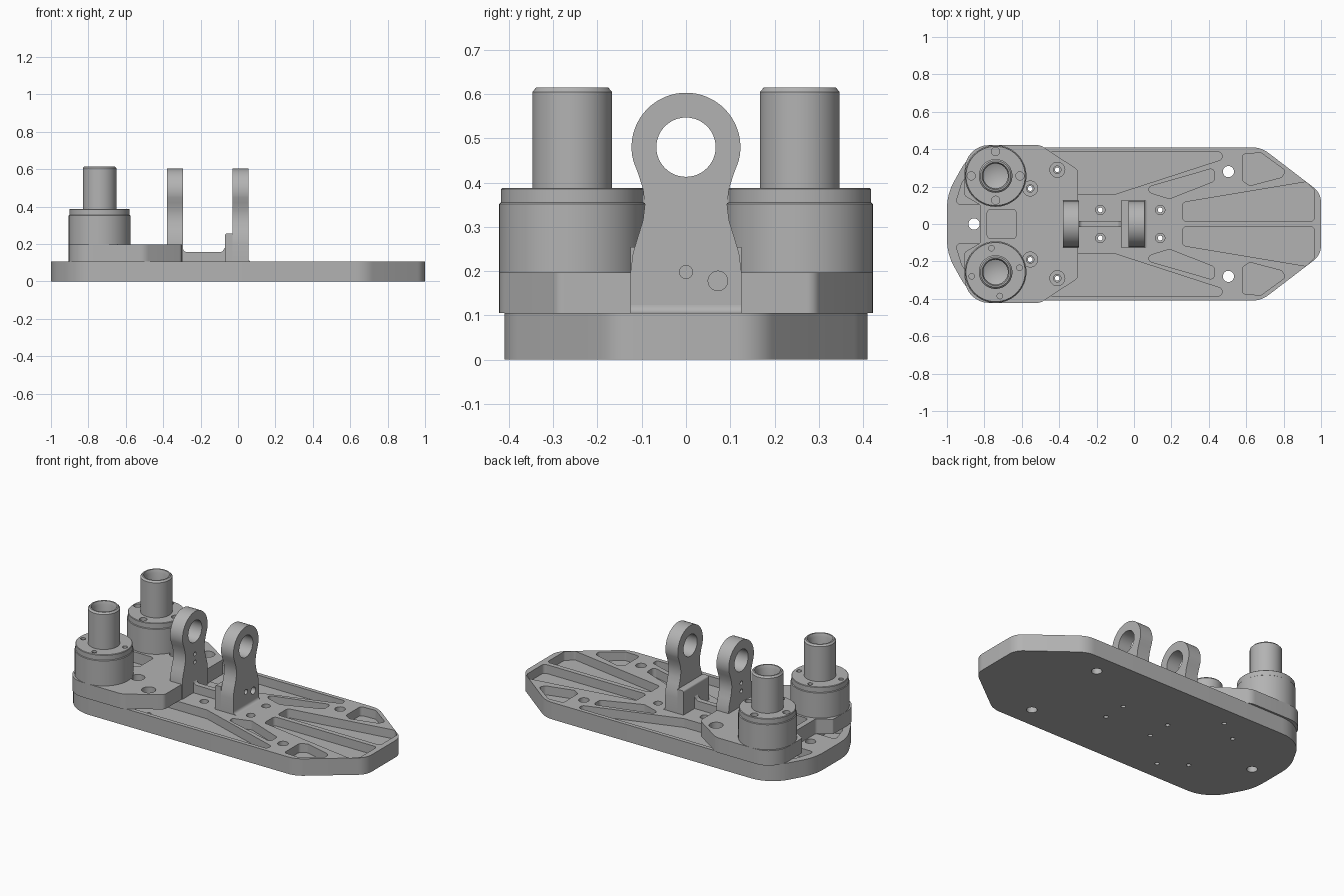
import bpy, bmesh, math
from mathutils import Vector, Matrix

if "Cube" in bpy.data.objects:
    bpy.data.objects.remove(bpy.data.objects["Cube"], do_unlink=True)

metal = bpy.data.materials.new("machined_grey")
GREY = (0.45, 0.45, 0.45, 1)
metal.diffuse_color = GREY
metal.use_nodes = True
metal.node_tree.nodes["Principled BSDF"].inputs["Base Color"].default_value = GREY

ALONG_X = Matrix(((0, 0, 1, 0), (1, 0, 0, 0), (0, 1, 0, 0), (0, 0, 0, 1)))
ALONG_Y = Matrix(((1, 0, 0, 0), (0, 0, 1, 0), (0, 1, 0, 0), (0, 0, 0, 1)))


def rounded(corners, default=0.02, steps=8):
    """Outline with rounded corners; each corner is (x, y) or (x, y, radius)."""
    out = []
    for i, c in enumerate(corners):
        p = Vector(c[:2])
        r = c[2] if len(c) > 2 else default
        a = Vector(corners[i - 1][:2]) - p
        b = Vector(corners[(i + 1) % len(corners)][:2]) - p
        half = a.angle(b) / 2
        t = min(r / math.tan(half), 0.48 * a.length, 0.48 * b.length)
        if t < 1e-4:
            out.append(p)
            continue
        r = t * math.tan(half)
        center = p + (a.normalized() + b.normalized()).normalized() * r / math.sin(half)
        s = p + a.normalized() * t - center
        e = p + b.normalized() * t - center
        sweep = s.angle_signed(e)
        for k in range(steps + 1):
            ang = -sweep * k / steps
            out.append(center + Matrix.Rotation(ang, 2) @ s)
    return out


def circle(x, y, r, n=32):
    return [Vector((x + r * math.cos(k * math.tau / n), y + r * math.sin(k * math.tau / n)))
            for k in range(n)]


def finish(bm, name):
    bmesh.ops.recalc_face_normals(bm, faces=bm.faces)
    mesh = bpy.data.meshes.new(name)
    bm.to_mesh(mesh)
    bm.free()
    mesh.materials.append(metal)
    obj = bpy.data.objects.new(name, mesh)
    bpy.context.collection.objects.link(obj)
    return obj


def prism(name, outline, low, high, axes=Matrix.Identity(4)):
    bm = bmesh.new()
    face = bm.faces.new([bm.verts.new((p[0], p[1], low)) for p in outline])
    top = bmesh.ops.extrude_face_region(bm, geom=[face])["geom"]
    bmesh.ops.translate(bm, vec=(0, 0, high - low),
                        verts=[v for v in top if isinstance(v, bmesh.types.BMVert)])
    bm.transform(axes)
    return finish(bm, name)


def lathe(name, profile, x, y, n=64):
    bm = bmesh.new()
    verts = [bm.verts.new((r, 0, z)) for r, z in profile]
    edges = [bm.edges.new(pair) for pair in zip(verts, verts[1:])]
    bmesh.ops.spin(bm, geom=verts + edges, cent=(0, 0, 0), axis=(0, 0, 1),
                   angle=math.tau, steps=n)
    bmesh.ops.remove_doubles(bm, verts=bm.verts, dist=1e-4)
    bmesh.ops.translate(bm, verts=bm.verts, vec=(x, y, 0))
    return finish(bm, name)


def activate(obj):
    bpy.ops.object.select_all(action="DESELECT")
    obj.select_set(True)
    bpy.context.view_layer.objects.active = obj


def cut(obj, outline, low, high, axes=Matrix.Identity(4)):
    cutter = prism("cutter", outline, low, high, axes)
    cutter.hide_render = True
    mod = obj.modifiers.new("cut", "BOOLEAN")
    mod.operation, mod.solver, mod.object = "DIFFERENCE", "EXACT", cutter
    activate(obj)
    bpy.ops.object.modifier_apply(modifier=mod.name)
    bpy.data.objects.remove(cutter, do_unlink=True)


def smooth(obj):
    activate(obj)
    bpy.ops.object.shade_smooth_by_angle(angle=math.radians(30))


def mirrored(half):
    """Complete an outline whose upper half runs from one end to the other."""
    return half + [(p[0], -p[1], *p[2:]) for p in reversed(half)]


def flip(points, side):
    return [(p[0], p[1] * side) for p in points]


BASE, DECK, FLOOR = 0.105, 0.197, 0.05

# Base plate with milled pockets
base = prism("base_plate", rounded(mirrored(
    [(-1, 0.16, 0.3), (-0.86, 0.41, 0.22), (0.68, 0.41, 0.15), (1, 0.165, 0.1)])), 0, BASE)
pockets = [
    [(0.26, 0.015), (0.965, 0.015), (0.965, 0.18), (0.92, 0.225), (0.26, 0.115)],
    [(0.58, 0.375), (0.68, 0.38), (0.81, 0.285), (0.79, 0.25), (0.62, 0.205), (0.58, 0.23)],
    [(0.03, 0.185), (0.43, 0.3), (0.43, 0.23), (0.19, 0.135)],
    [(-0.5, 0.385), (0.47, 0.385), (0.47, 0.345), (-0.1, 0.16), (-0.5, 0.16)],
    [(-0.955, 0.105), (-0.8, 0.105), (-0.8, 0.25), (-0.88, 0.28), (-0.92, 0.22)],
]
for side in (1, -1):
    for pocket in pockets:
        cut(base, flip(rounded(pocket), side), FLOOR, 0.2)
    cut(base, circle(0.505, 0.28 * side, 0.03), -0.1, 0.2)
    for x in (-0.18, 0.14):
        cut(base, circle(x, 0.075 * side, 0.025), 0.06, 0.2)
        cut(base, circle(x, 0.075 * side, 0.013), -0.1, 0.2)
    for x, y in ((-0.555, 0.19), (-0.41, 0.29)):
        cut(base, circle(x, y * side, 0.013), -0.1, 0.2)
cut(base, circle(-0.855, 0, 0.03), -0.1, 0.2)
smooth(base)

# Raised deck that carries the towers
deck = prism("tower_deck", rounded(mirrored(
    [(-0.82, 0.1, 0.02), (-0.905, 0.15, 0.01), (-0.905, 0.422, 0.165),
     (-0.5, 0.422, 0.08), (-0.3, 0.29, 0.03)])), BASE, DECK)
cut(deck, rounded([(-0.785, -0.078), (-0.785, 0.078), (-0.63, 0.078), (-0.63, -0.078)]),
    0.13, 0.3)
for side in (1, -1):
    for x, y in ((-0.555, 0.19), (-0.41, 0.29)):
        cut(deck, circle(x, y * side, 0.04), 0.14, 0.3)
        cut(deck, circle(x, y * side, 0.02), 0.05, 0.3)
smooth(deck)

# Towers: wide body, flanged cap and hollow post
TOWER = [(0, 0.15), (0.165, 0.15), (0.165, 0.352), (0.161, 0.355), (0.161, 0.385),
         (0.158, 0.388), (0.09, 0.388), (0.09, 0.605), (0.081, 0.615), (0.073, 0.615),
         (0.066, 0.595), (0.066, 0.48), (0, 0.45)]
for label, side, turn, radius in (("left", 1, 0, 0.022), ("right", -1, 10, 0.015)):
    cx, cy = -0.74, 0.257 * side
    tower = lathe(label + "_tower", TOWER, cx, cy)
    for k in range(4):
        a = math.radians(turn + 90 * k)
        cut(tower, circle(cx + 0.13 * math.cos(a), cy + 0.13 * math.sin(a), radius, 20),
            0.34, 0.45)
    smooth(tower)

# Upright bearing ears: waisted sides under a round eye
side_line = [(0.125, BASE), (0.125, 0.2), (0.12, 0.24), (0.108, 0.28), (0.097, 0.315),
             (0.093, 0.35), (0.097, 0.385), (0.108, 0.42)]
head = [(0.123 * math.cos(a), 0.48 + 0.123 * math.sin(a))
        for a in (math.radians(-15 + 210 * k / 36) for k in range(37))]
ear_outline = side_line + head + [(-y, z) for y, z in reversed(side_line)]


def ear(name, low, high):
    obj = prism(name, ear_outline, low, high, ALONG_X)
    cut(obj, circle(0, 0.48, 0.067, 48), low - 0.1, high + 0.1, ALONG_X)
    return obj


rear_ear = ear("deck_ear", -0.38, -0.295)
for z in (0.29, 0.34):
    cut(rear_ear, circle(0, z, 0.012, 16), -0.5, -0.2, ALONG_X)
front_ear = ear("plate_ear", -0.03, 0.055)
cut(front_ear, circle(0, 0.198, 0.015, 20), 0.03, 0.2, ALONG_X)
for side in (1, -1):
    cut(front_ear, circle(0.072 * side, 0.178, 0.022), 0.02, 0.2, ALONG_X)
for obj in (rear_ear, front_ear):
    smooth(obj)

# Stepped foot behind the plate ear
smooth(prism("ear_foot", rounded([(-0.07, BASE, 0), (-0.07, 0.255, 0.01),
                                  (-0.03, 0.255, 0), (-0.03, BASE, 0)]),
             -0.125, 0.125, ALONG_Y))

# Fillet along the ear's bottom edge
fillet = [(0.055, BASE)] + [(0.073 - 0.018 * math.cos(a), 0.123 - 0.018 * math.sin(a))
                            for a in (math.pi / 2 * (1 - k / 6) for k in range(7))]
smooth(prism("ear_fillet", fillet, -0.125, 0.125, ALONG_Y))

# Thin stiffening rib joining the two ears
rib = [(-0.3, BASE, 0), (-0.07, BASE, 0), (-0.07, 0.18, 0), (-0.085, 0.157, 0.02),
       (-0.285, 0.157, 0.02), (-0.3, 0.18, 0)]
smooth(prism("ear_rib", rounded(rib), -0.016, 0.016, ALONG_Y))
